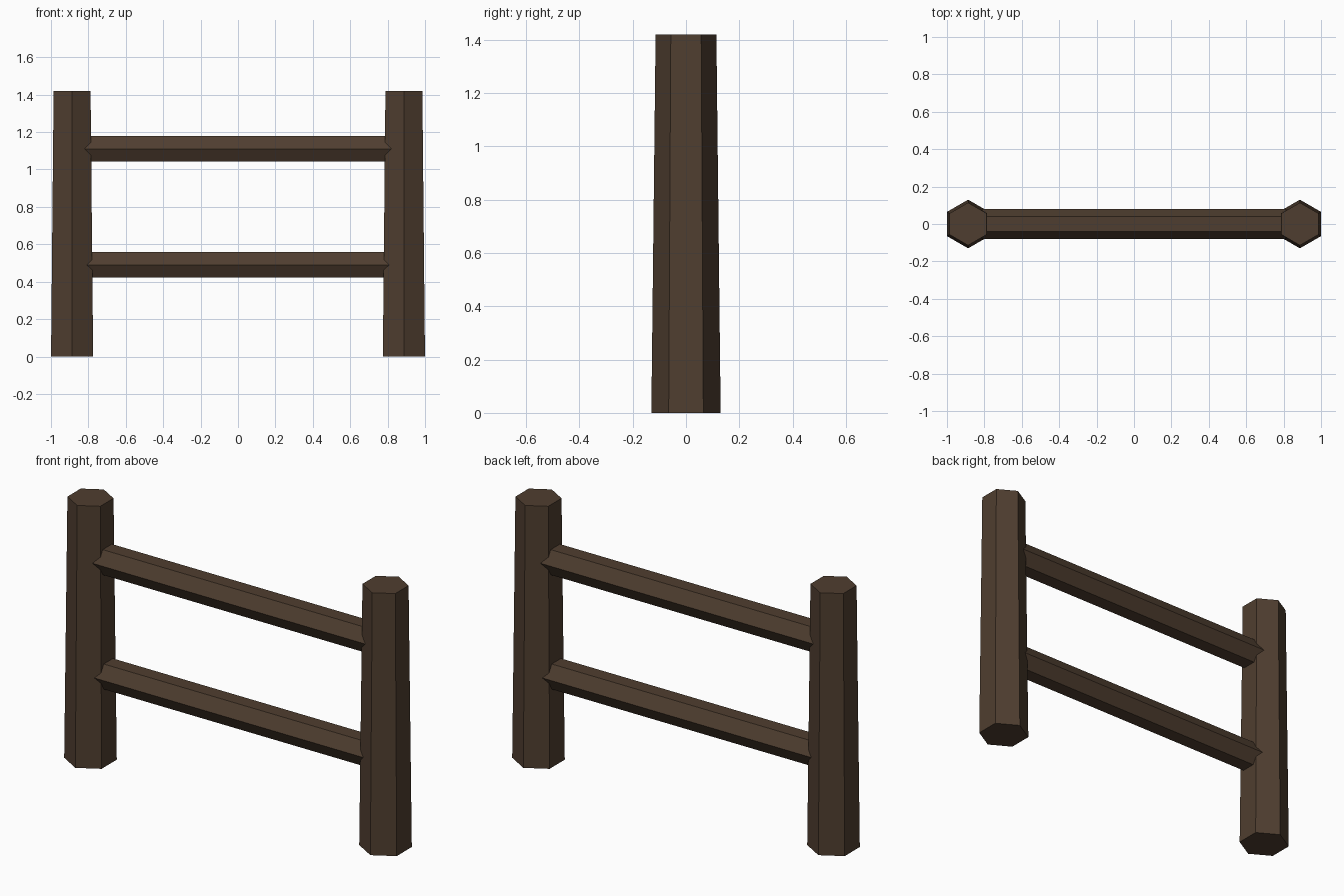
import bpy
import math

if "Cube" in bpy.data.objects:
    bpy.data.objects.remove(bpy.data.objects["Cube"])

wood = bpy.data.materials.new("dark brown wood")
wood.diffuse_color = (0.078, 0.048, 0.029, 1.0)
wood.use_nodes = True
wood.node_tree.nodes["Principled BSDF"].inputs["Base Color"].default_value = wood.diffuse_color


def hex_prism(name, r1, r2, length, location, rotation=(0, 0, 0)):
    """Six-sided flat-shaded beam, corners pointing along y."""
    bpy.ops.mesh.primitive_cone_add(vertices=6, radius1=r1, radius2=r2,
                                    depth=length, location=location,
                                    rotation=rotation)
    obj = bpy.context.object
    obj.name = name
    obj.data.materials.append(wood)
    return obj


POST_X = 0.887
POST_H = 1.42

# Tapered upright posts
for side, sx in (("left", -1), ("right", 1)):
    hex_prism(side + "_post", 0.13, 0.114, POST_H, (sx * POST_X, 0, POST_H / 2))

# Horizontal rails, running into the posts
for level, z in (("lower", 0.49), ("upper", 1.11)):
    hex_prism(level + "_rail", 0.079, 0.079, 2 * POST_X - 0.04, (0, 0, z),
              (0, math.pi / 2, 0))
